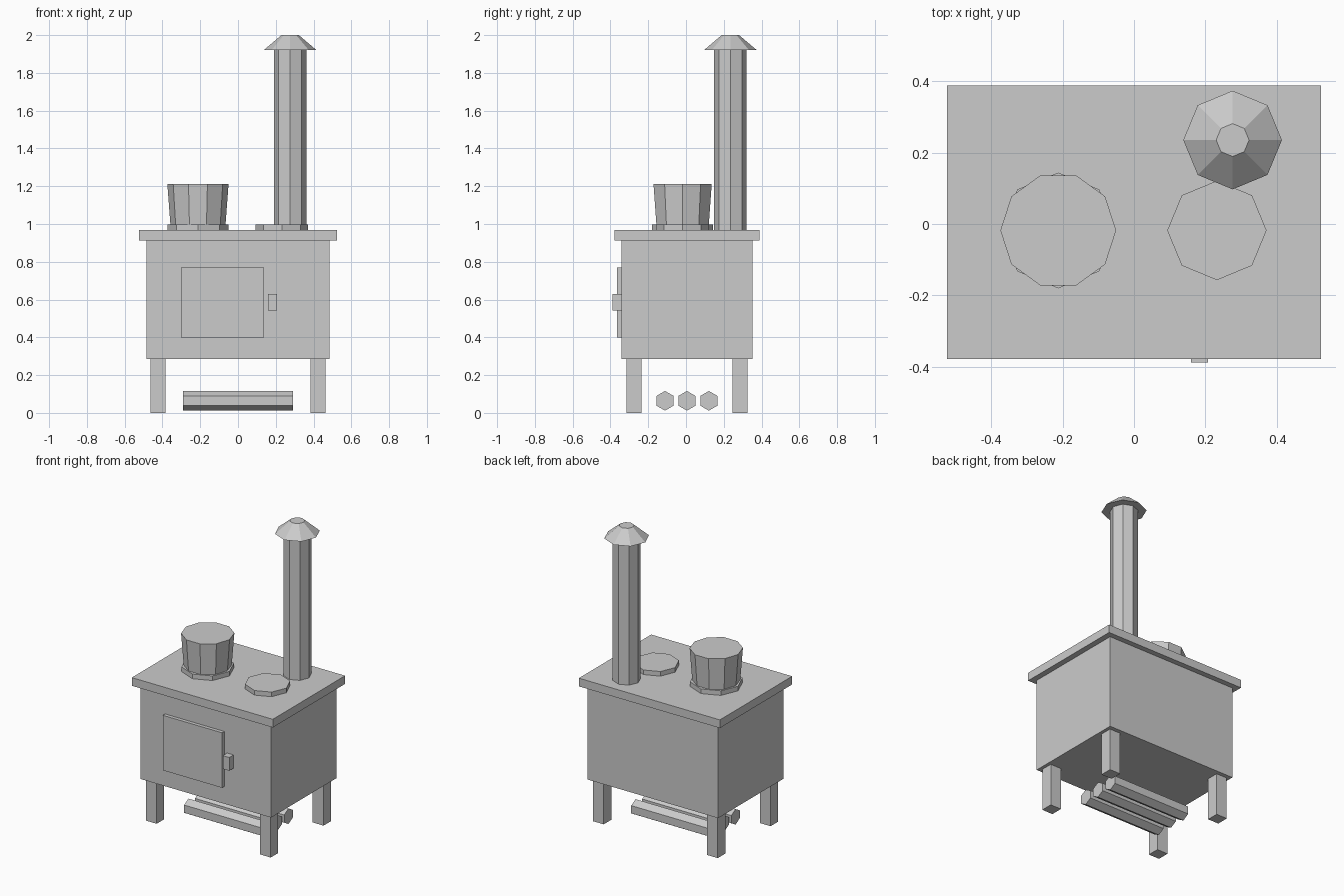
import bpy
import bmesh
from math import pi
from mathutils import Matrix

cube = bpy.data.objects.get("Cube")
if cube:
    bpy.data.objects.remove(cube, do_unlink=True)

# One plain grey for the whole stove
GREY = (0.6, 0.6, 0.6, 1)
metal = bpy.data.materials.new("plain_grey")
metal.use_nodes = True
metal.diffuse_color = GREY
metal.node_tree.nodes["Principled BSDF"].inputs["Base Color"].default_value = GREY

YC = 0.005      # depth centre of the stove body
BURNER_Y = -0.018


def finish(name, bm):
    mesh = bpy.data.meshes.new(name)
    bm.to_mesh(mesh)
    bm.free()
    mesh.materials.append(metal)
    obj = bpy.data.objects.new(name, mesh)
    bpy.context.collection.objects.link(obj)
    return obj


def box(name, x, y, z):
    """Box given as (min, max) along each axis."""
    bm = bmesh.new()
    size = [b - a for a, b in (x, y, z)]
    mid = [(a + b) / 2 for a, b in (x, y, z)]
    bmesh.ops.create_cube(bm, size=1, matrix=Matrix.Translation(mid) @ Matrix.Diagonal((*size, 1)))
    return finish(name, bm)


def prism(name, sides, r_low, r_top, length, centre, axis="Z", turn=0):
    """Capped cone or cylinder with its first corner turned about its own axis."""
    bm = bmesh.new()
    tilt = Matrix.Rotation(pi / 2, 4, "Y") if axis == "X" else Matrix.Identity(4)
    bmesh.ops.create_cone(bm, cap_ends=True, segments=sides, radius1=r_low, radius2=r_top, depth=length,
                          matrix=Matrix.Translation(centre) @ tilt @ Matrix.Rotation(turn, 4, "Z"))
    return finish(name, bm)


def standing(name, sides, r_low, r_top, x, y, z0, z1, turn=0):
    return prism(name, sides, r_low, r_top, z1 - z0, (x, y, (z0 + z1) / 2), turn=turn)


# Firebox and cooktop
box("firebox", (-0.485, 0.485), (YC - 0.347, YC + 0.347), (0.284, 0.912))
box("cooktop", (-0.523, 0.523), (YC - 0.383, YC + 0.383), (0.912, 0.967))

# Four legs
for side, sx in (("right", -1), ("left", 1)):
    for end, sy in (("front", -1), ("back", 1)):
        x, y = sx * 0.423, YC + sy * 0.28
        box(f"{end}_{side}_leg", (x - 0.04, x + 0.04), (y - 0.04, y + 0.04), (0, 0.284))

# Door and handle
box("door", (-0.302, 0.138), (-0.366, -0.342), (0.4, 0.769))
box("door_handle", (0.159, 0.207), (-0.388, -0.342), (0.541, 0.63))

# Burner plates and pot
standing("large_burner", 8, 0.162, 0.162, -0.212, BURNER_Y, 0.967, 0.998)
standing("small_burner", 8, 0.139, 0.139, 0.232, BURNER_Y, 0.967, 0.998)
standing("pot", 10, 0.146, 0.162, -0.212, BURNER_Y, 0.998, 1.211, turn=pi / 2)

# Chimney and its cap
standing("chimney_pipe", 8, 0.086, 0.086, 0.276, 0.235, 0.967, 1.922)
standing("chimney_cap", 8, 0.138, 0.046, 0.276, 0.235, 1.922, 2)

# Firewood under the stove
for i in (-1, 0, 1):
    prism(f"log_{i + 2}", 6, 0.052, 0.052, 0.58, (0, YC + i * 0.116, 0.064), axis="X", turn=pi / 2)
